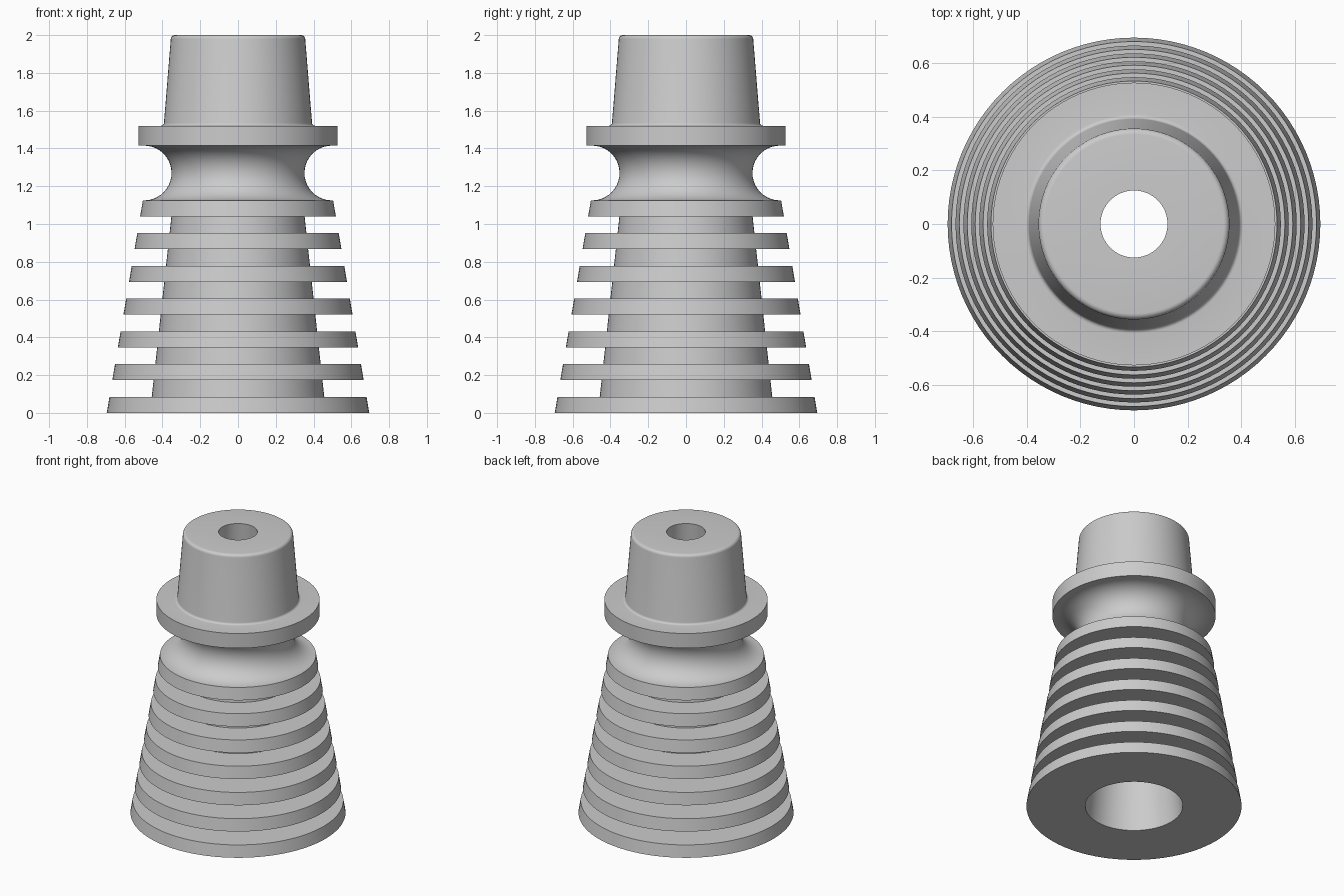
import bpy, bmesh
from math import pi, sin, cos, radians

if "Cube" in bpy.data.objects:
    bpy.data.objects.remove(bpy.data.objects["Cube"])

SIDES = 96


def arc(cr, cz, rad, start, end, steps):
    """Points (radius, height) along a circular arc, angles in degrees."""
    pts = []
    for i in range(steps + 1):
        a = radians(start + (end - start) * i / steps)
        pts.append((cr + rad * cos(a), cz + rad * sin(a)))
    return pts


def revolve(name, profile):
    """Spin a closed (radius, height) profile around z."""
    bm = bmesh.new()
    verts = [bm.verts.new((r, 0, z)) for r, z in profile]
    edges = [bm.edges.new((a, b)) for a, b in zip(verts, verts[1:] + verts[:1])]
    bmesh.ops.spin(bm, geom=verts + edges, cent=(0, 0, 0), axis=(0, 0, 1),
                   angle=2 * pi, steps=SIDES, use_merge=True)
    bmesh.ops.remove_doubles(bm, verts=bm.verts, dist=1e-5)
    bmesh.ops.recalc_face_normals(bm, faces=bm.faces)
    mesh = bpy.data.meshes.new(name)
    bm.to_mesh(mesh)
    bm.free()
    obj = bpy.data.objects.new(name, mesh)
    bpy.context.collection.objects.link(obj)
    bpy.context.view_layer.objects.active = obj
    obj.select_set(True)
    bpy.ops.object.shade_smooth_by_angle(angle=radians(30))
    obj.select_set(False)
    return obj


def fin_r(z):
    return 0.695 - 0.17 * z


def core_r(z):
    return 0.466 - 0.109 * z


# Tapered stack of seven fins around the conical core
FINS, PITCH, THICK = 7, 0.1733, 0.085
profile = []
for i in range(FINS):
    low, high = i * PITCH, i * PITCH + THICK
    if i:
        profile.append((core_r(low), low))
    profile += [(fin_r(low), low), (fin_r(high), high)]
    if i < FINS - 1:
        profile.append((core_r(high), high))

# Round waist groove
profile += arc(0.497, 1.27, 0.145, 268, 90, 20)

# Collar
profile += [(0.527, 1.415), (0.527, 1.52)]

# Tapered neck with filleted foot and rounded rim
profile += arc(0.408, 1.536, 0.016, 270, 184, 5)
profile += arc(0.334, 1.978, 0.022, 4, 90, 6)

# Bore, narrow at the top and widening to the base
profile += [(0.125, 2.0), (0.315, 0.0)]

revolve("finned_body", profile)
